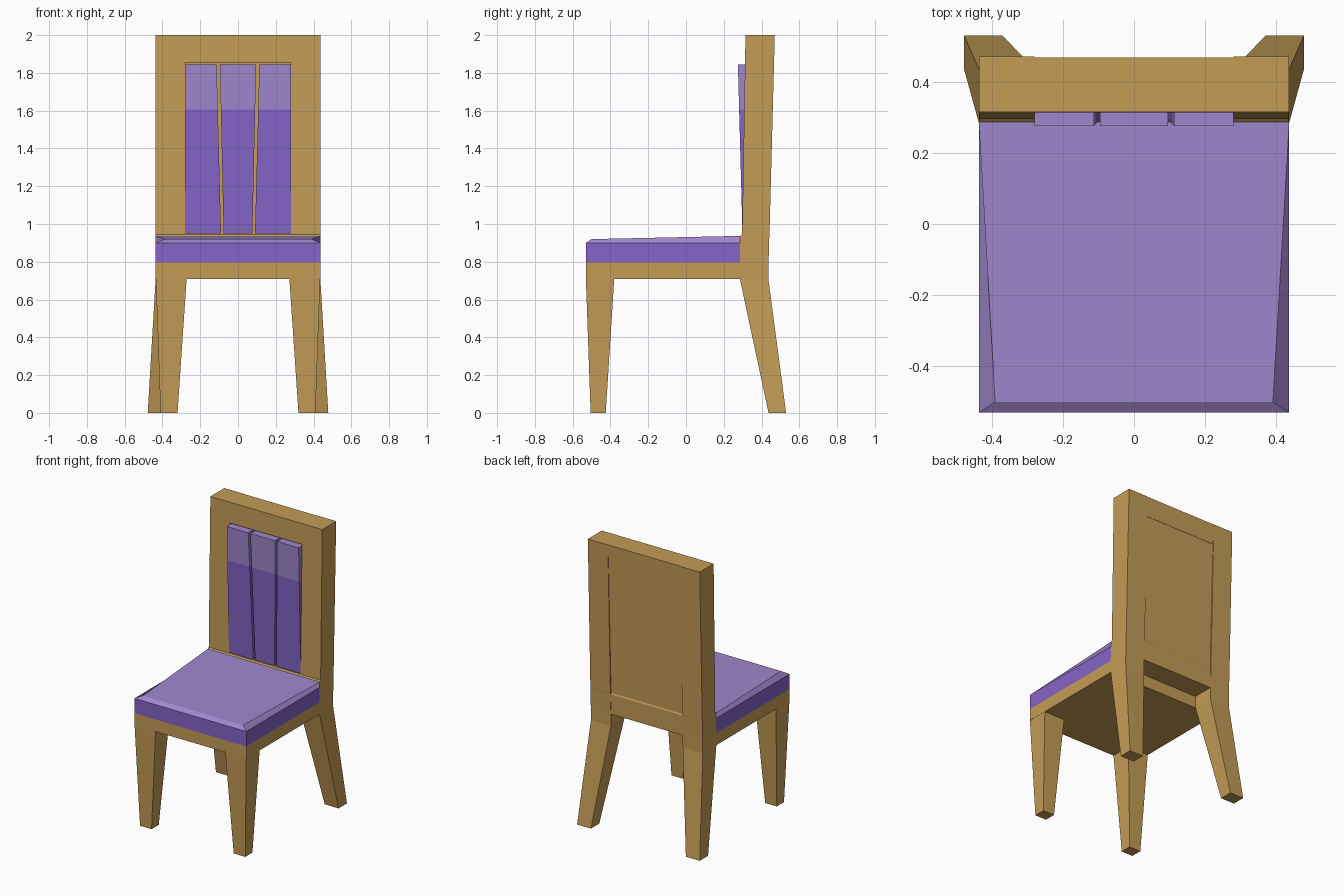
import bpy, bmesh

if "Cube" in bpy.data.objects:
    bpy.data.objects.remove(bpy.data.objects["Cube"])


def material(name, rgb):
    m = bpy.data.materials.new(name)
    m.diffuse_color = (*rgb, 1.0)
    m.use_nodes = True
    m.node_tree.nodes["Principled BSDF"].inputs["Base Color"].default_value = m.diffuse_color
    return m


WOOD = material("warm wood", (0.552, 0.333, 0.093))
PURPLE = material("deep purple", (0.238, 0.127, 0.578))
LILAC = material("pale purple", (0.351, 0.242, 0.610))


def loft(name, sections, mats, rule=None, side=1):
    """Stack rectangles (z, x0, x1, y0, y1) into a closed solid; side=-1 mirrors in x."""
    bm = bmesh.new()
    rings = []
    for z, x0, x1, y0, y1 in sections:
        rings.append([bm.verts.new((side * x, y, z))
                      for x, y in ((x0, y0), (x1, y0), (x1, y1), (x0, y1))])
    bm.faces.new(rings[0])
    bm.faces.new(rings[-1])
    for a, b in zip(rings, rings[1:]):
        for i in range(4):
            j = (i + 1) % 4
            bm.faces.new((a[i], a[j], b[j], b[i]))
    return finish(name, bm, mats, rule)


def finish(name, bm, mats, rule=None):
    bmesh.ops.recalc_face_normals(bm, faces=bm.faces)
    if rule:
        for f in bm.faces:
            f.material_index = rule(f.calc_center_median().z)
    me = bpy.data.meshes.new(name)
    bm.to_mesh(me)
    bm.free()
    for m in mats:
        me.materials.append(m)
    ob = bpy.data.objects.new(name, me)
    bpy.context.collection.objects.link(ob)
    return ob


# Legs; the back legs run up into the stiles of the backrest
for side, tag in ((-1, "left"), (1, "right")):
    loft("front_leg_" + tag, [(0, 0.32, 0.41, -0.505, -0.425),
                              (0.71, 0.272, 0.435, -0.53, -0.38)], [WOOD], side=side)
    loft("back_leg_" + tag, [(0, 0.37, 0.478, 0.437, 0.53),
                             (0.71, 0.28, 0.436, 0.285, 0.436),
                             (0.795, 0.28, 0.436, 0.285, 0.437),
                             (0.935, 0.28, 0.436, 0.287, 0.441),
                             (0.945, 0.28, 0.436, 0.297, 0.442),
                             (2.0, 0.28, 0.436, 0.315, 0.47)], [WOOD], side=side)

# Seat frame
loft("seat_frame", [(0.71, -0.436, 0.436, -0.53, 0.285),
                    (0.795, -0.436, 0.436, -0.53, 0.285)], [WOOD])

# Seat cushion: upright sides, sloped front and side edges, top rising to the back
bm = bmesh.new()
low = [bm.verts.new((x, y, 0.795)) for x, y in
       ((-0.436, -0.53), (0.436, -0.53), (0.436, 0.287), (-0.436, 0.287))]
mid = [bm.verts.new((v.co.x, v.co.y, 0.90)) for v in low]
top = [bm.verts.new(p) for p in ((-0.39, -0.50, 0.92), (0.39, -0.50, 0.92),
                                 (0.436, 0.287, 0.937), (-0.436, 0.287, 0.937))]
bm.faces.new(low)
bm.faces.new(top)
for a, b in ((low, mid), (mid, top)):
    for i in range(4):
        j = (i + 1) % 4
        bm.faces.new((a[i], a[j], b[j], b[i]))
finish("seat_cushion", bm, [PURPLE, LILAC], lambda z: 1 if z > 0.9 else 0)

# Backrest rails and the panel behind the slats
loft("bottom_rail", [(0.795, -0.28, 0.28, 0.285, 0.436),
                     (0.935, -0.28, 0.28, 0.287, 0.439),
                     (0.945, -0.28, 0.28, 0.297, 0.434)], [WOOD])
loft("top_rail", [(1.855, -0.28, 0.28, 0.3125, 0.464),
                  (2.0, -0.28, 0.28, 0.315, 0.468)], [WOOD])
loft("back_panel", [(0.94, -0.28, 0.28, 0.34, 0.434),
                    (1.855, -0.28, 0.28, 0.355, 0.462)], [WOOD])

# Three upholstered slats, slightly leaning forward, pale above z = 1.6
def front(z):
    return 0.299 - (z - 0.95) * 0.027


for name, b0, b1, t0, t1 in (("left", -0.28, -0.09, -0.28, -0.113),
                             ("middle", -0.076, 0.076, -0.096, 0.096),
                             ("right", 0.09, 0.28, 0.113, 0.28)):
    secs = []
    for z in (0.95, 1.605, 1.845):
        k = (z - 0.95) / 0.895
        secs.append((z, b0 + (t0 - b0) * k, b1 + (t1 - b1) * k, front(z), 0.341 + 0.015 * k))
    loft("back_slat_" + name, secs, [PURPLE, LILAC], lambda z: 1 if z > 1.605 else 0)
